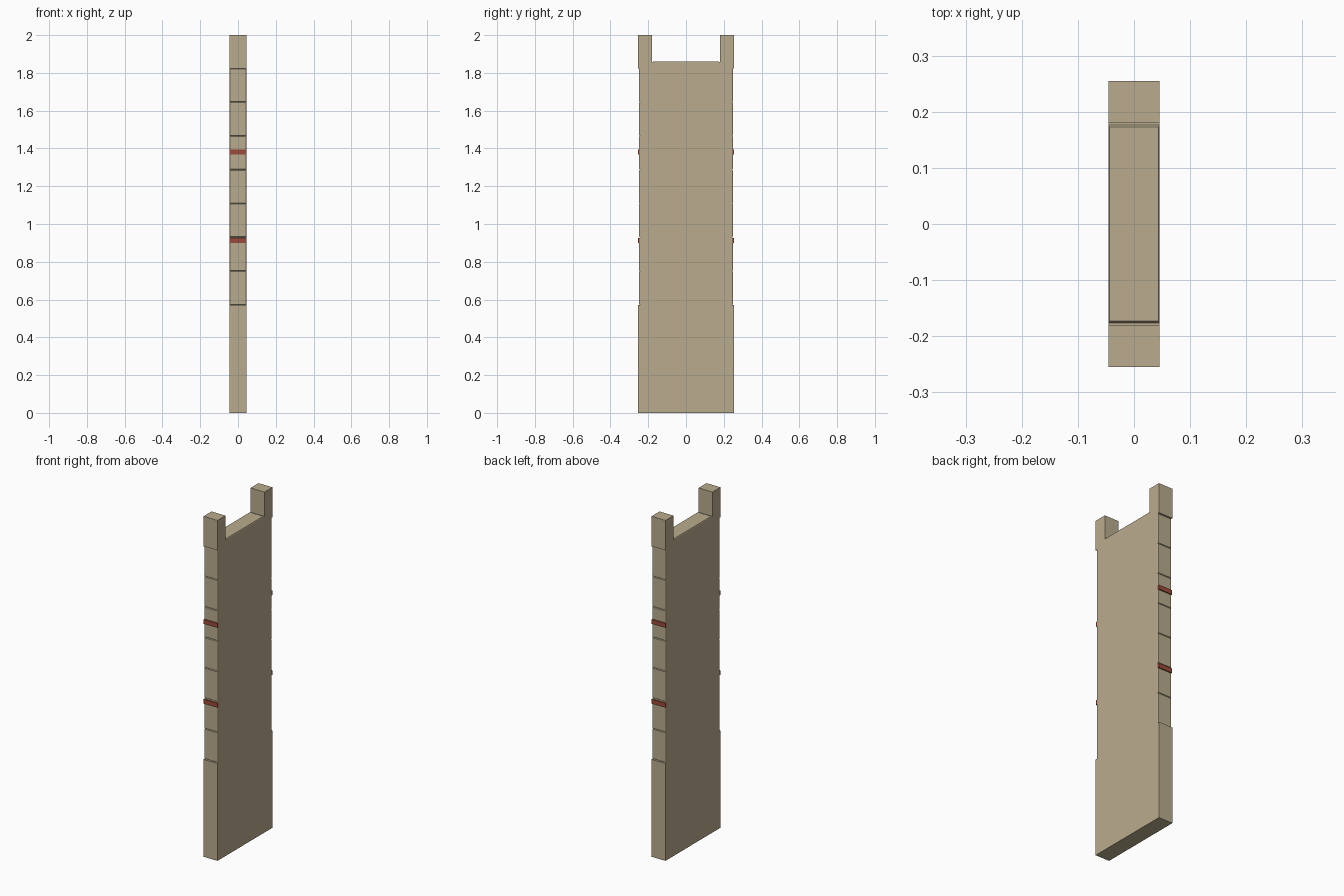
import bpy, bmesh

if "Cube" in bpy.data.objects:
    bpy.data.objects.remove(bpy.data.objects["Cube"])

def material(name, rgb):
    m = bpy.data.materials.new(name)
    m.diffuse_color = (*rgb, 1)
    m.use_nodes = True
    m.node_tree.nodes["Principled BSDF"].inputs["Base Color"].default_value = m.diffuse_color
    return m

tan = material("tan", (0.49, 0.415, 0.27))
red = material("brick red", (0.33, 0.07, 0.043))

HX, HY = 0.0455, 0.255          # half thickness, half width
LOW, HIGH, N = 0.572, 1.824, 7  # grip zone and its number of pads
CORE = 0.2435

def finish(name, bm, mat):
    bmesh.ops.recalc_face_normals(bm, faces=bm.faces)
    me = bpy.data.meshes.new(name)
    bm.to_mesh(me)
    bm.free()
    me.materials.append(mat)
    ob = bpy.data.objects.new(name, me)
    bpy.context.collection.objects.link(ob)
    return ob

def loft(name, a, b, mat):
    """Solid between two matching outlines."""
    bm = bmesh.new()
    va, vb = [bm.verts.new(p) for p in a], [bm.verts.new(p) for p in b]
    n = len(a)
    bm.faces.new(va)
    bm.faces.new(vb)
    for i in range(n):
        bm.faces.new((va[i], va[(i + 1) % n], vb[(i + 1) % n], vb[i]))
    return finish(name, bm, mat)

def rect_y(y, hx, z0, z1):
    return [(-hx, y, z0), (hx, y, z0), (hx, y, z1), (-hx, y, z1)]

# Slab body with recessed edges and a notch in the top
half = [(HY, 0), (HY, LOW), (CORE, LOW), (CORE, HIGH), (HY, HIGH),
        (HY, 2), (0.181, 2), (0.181, 1.857)]
outline = half + [(-y, z) for y, z in reversed(half)]
loft("body", [(-HX, y, z) for y, z in outline],
     [(HX, y, z) for y, z in outline], tan)

# Chamfered floor panel in the notch
def rect_z(z, hx, hy):
    return [(-hx, -hy, z), (hx, -hy, z), (hx, hy, z), (-hx, hy, z)]
loft("notch_floor", rect_z(1.857, HX, 0.176), rect_z(1.861, HX - 0.002, 0.173), tan)

step = (HIGH - LOW) / N
for s, side in ((-1, "front"), (1, "back")):
    # Chamfered edge pads
    for i in range(N):
        z = LOW + i * step
        loft(f"{side}_edge_pad_{i + 1}", rect_y(s * CORE, HX, z, z + step),
             rect_y(s * 0.2475, HX - 0.002, z + 0.003, z + step - 0.003), tan)
    # Raised red bands
    for j, z in enumerate((0.912, 1.381)):
        loft(f"{side}_red_band_{j + 1}", rect_y(s * 0.245, HX, z - 0.013, z + 0.013),
             rect_y(s * 0.254, HX, z - 0.013, z + 0.013), red)
